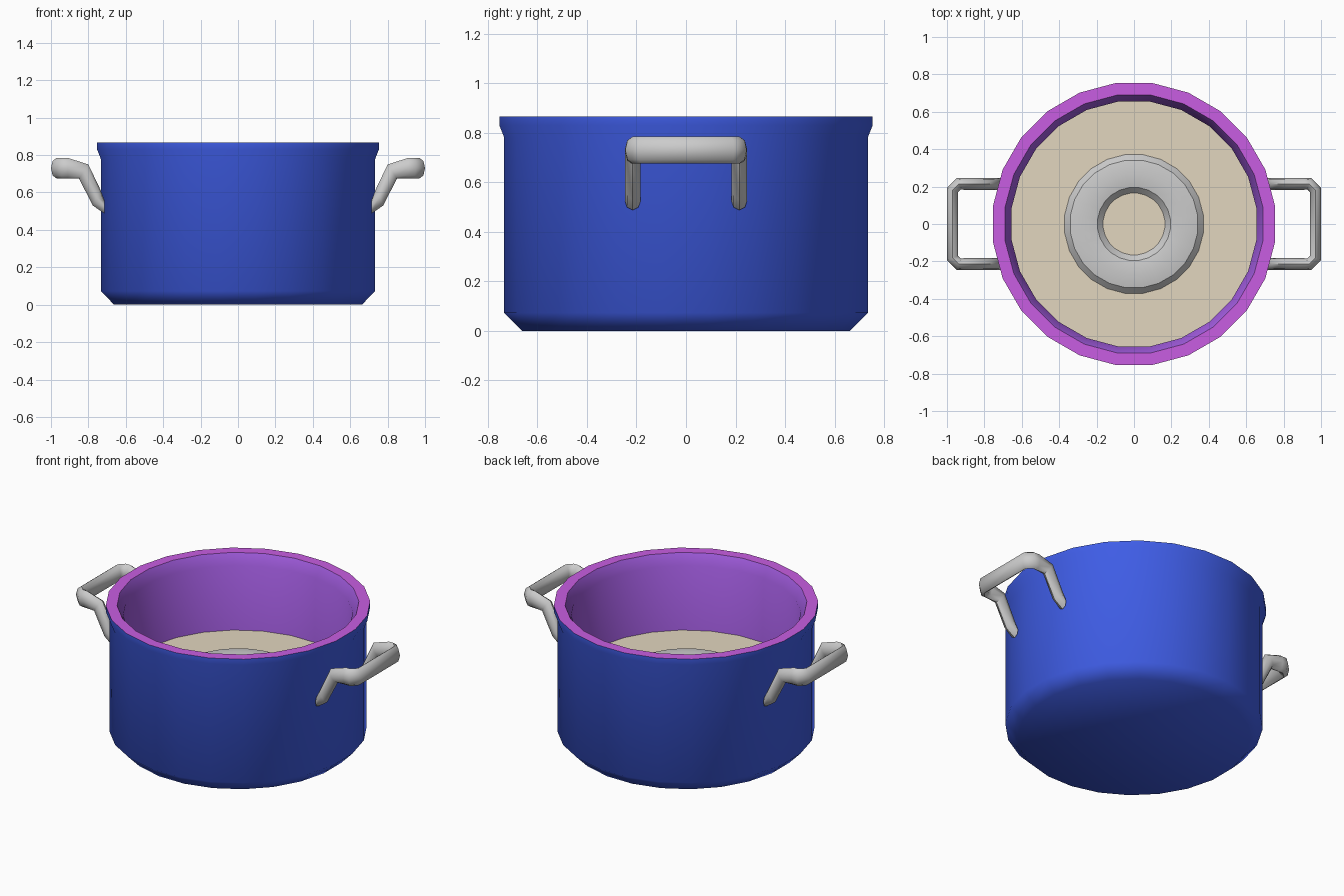
import bpy, math
from mathutils import Vector

if "Cube" in bpy.data.objects:
    bpy.data.objects.remove(bpy.data.objects["Cube"])

SIDES = 24


def make(name, verts, faces, color=None, angle=40):
    mesh = bpy.data.meshes.new(name)
    mesh.from_pydata(verts, [], faces)
    ob = bpy.data.objects.new(name, mesh)
    bpy.context.collection.objects.link(ob)
    if color:
        mat = bpy.data.materials.new(name + "_paint")
        mat.diffuse_color = (*color, 1)
        mat.use_nodes = True
        mat.node_tree.nodes["Principled BSDF"].inputs["Base Color"].default_value = mat.diffuse_color
        mesh.materials.append(mat)
    bpy.ops.object.select_all(action='DESELECT')
    ob.select_set(True)
    bpy.context.view_layer.objects.active = ob
    bpy.ops.object.shade_smooth_by_angle(angle=math.radians(angle))
    return ob


def lathe(name, profile, color=None, cap_start=False, cap_end=False, closed=False, angle=40):
    """Revolve (radius, z) points about z; flats face the axes."""
    verts, faces = [], []
    for r, z in profile:
        for i in range(SIDES):
            a = 2 * math.pi * (i + 0.5) / SIDES
            verts.append((r * math.cos(a), r * math.sin(a), z))
    n = len(profile)
    for j in range(n if closed else n - 1):
        k = (j + 1) % n
        for i in range(SIDES):
            m = (i + 1) % SIDES
            faces.append((j * SIDES + i, j * SIDES + m, k * SIDES + m, k * SIDES + i))
    if cap_start:
        faces.append(tuple(reversed(range(SIDES))))
    if cap_end:
        faces.append(tuple(range((n - 1) * SIDES, n * SIDES)))
    return make(name, verts, faces, color, angle)


# Pot: blue outside, magenta rim, violet lining
lathe("pot_outside", [(.668, 0), (.74, .073), (.74, .78), (.76, .83), (.76, .866)],
      (.05, .11, .8), cap_start=True, angle=60)
lathe("pot_rim", [(.76, .866), (.695, .866)], (.58, .11, .76))
lathe("pot_lining", [(.695, .866), (.66, .80), (.66, .12)],
      (.37, .11, .76), cap_end=True, angle=60)

# Contents: tan surface with a grey ring resting in it
lathe("soup_surface", [(.66, .39)], (.76, .67, .52), cap_end=True)
ring = [(.27 + .104 * math.cos(k * math.pi / 4), .39 + .045 * math.sin(k * math.pi / 4))
        for k in range(8)]
lathe("soup_ring", ring, closed=True, angle=25)

# Handle: swept octagon; each station is (centre, width vector, height vector)
HALF = [
    ((.715, .215, .525), (0, .032, 0), (0, 0, .037)),
    ((.757, .215, .575), (0, .032, 0), (-.019, 0, .045)),
    ((.825, .215, .712), (0, .032, 0), (-.025, 0, .038)),
    ((.910, .215, .730), (0, .032, 0), (0, 0, .055)),
    ((.937, .215, .730), (.012, .030, 0), (0, 0, .055)),
    ((.970, .182, .730), (.030, .012, 0), (0, 0, .055)),
]


def flip_y(v):
    return (v[0], -v[1], v[2])


def handle(name, sign):
    stations = HALF + [tuple(flip_y(v) for v in s) for s in reversed(HALF)]
    verts, faces = [], []
    for c, w, h in stations:
        for k in range(8):
            a = k * math.pi / 4
            p = Vector(c) + Vector(w) * math.cos(a) + Vector(h) * math.sin(a)
            verts.append((p.x * sign, p.y, p.z))
    n = len(stations)
    for j in range(n - 1):
        for k in range(8):
            m = (k + 1) % 8
            faces.append((j * 8 + k, j * 8 + m, j * 8 + 8 + m, j * 8 + 8 + k))
    faces += [tuple(reversed(range(8))), tuple(range(n * 8 - 8, n * 8))]
    if sign > 0:
        faces = [f[::-1] for f in faces]
    make(name, verts, faces, angle=50)


handle("right_handle", 1)
handle("left_handle", -1)
